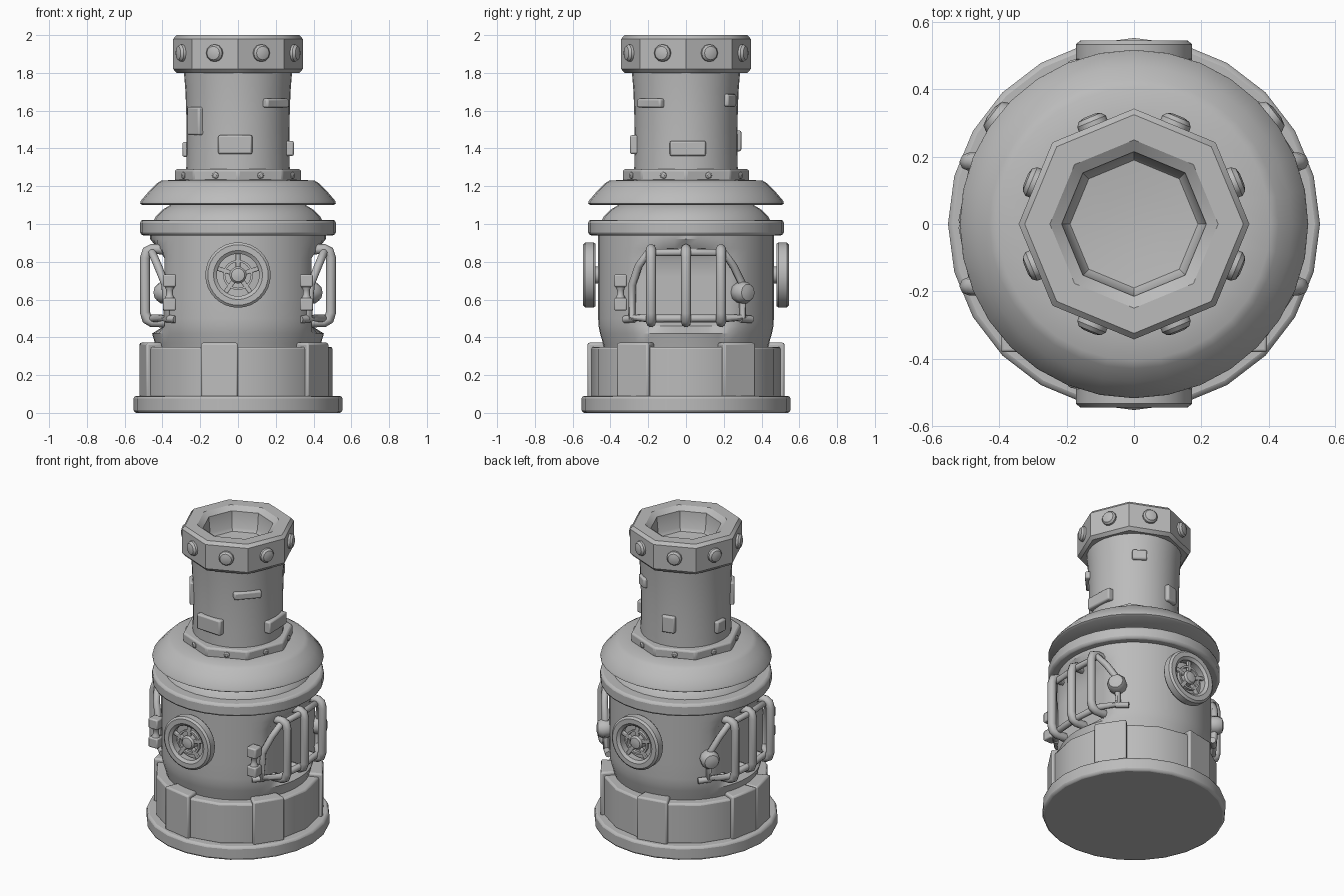
import bpy, bmesh, math
from mathutils import Matrix, Vector

if "Cube" in bpy.data.objects:
    bpy.data.objects.remove(bpy.data.objects["Cube"])

mat = bpy.data.materials.new("plain_grey")
mat.diffuse_color = (0.5, 0.5, 0.5, 1)
mat.use_nodes = True
mat.node_tree.nodes["Principled BSDF"].inputs["Base Color"].default_value = mat.diffuse_color
R = math.radians


def finish(obj, bevel=0, segs=2, angle=35):
    """Material, optional bevel, smooth shading with sharp edges."""
    obj.data.materials.clear()
    obj.data.materials.append(mat)
    if bevel:
        m = obj.modifiers.new("bevel", 'BEVEL')
        m.width, m.segments, m.limit_method = bevel, segs, 'ANGLE'
        m.angle_limit = R(40)
    bpy.ops.object.select_all(action='DESELECT')
    obj.select_set(True)
    bpy.context.view_layer.objects.active = obj
    bpy.ops.object.shade_smooth_by_angle(angle=R(angle))
    return obj


def mesh_obj(name, bm, bevel=0, segs=2, matrix=None):
    bmesh.ops.remove_doubles(bm, verts=bm.verts, dist=1e-5)
    bmesh.ops.recalc_face_normals(bm, faces=bm.faces)
    if matrix:
        bmesh.ops.transform(bm, matrix=matrix, verts=bm.verts)
    me = bpy.data.meshes.new(name)
    bm.to_mesh(me)
    bm.free()
    obj = bpy.data.objects.new(name, me)
    bpy.context.collection.objects.link(obj)
    return finish(obj, bevel, segs)


def lathe(name, profile, n=32, bevel=0, closed=False, matrix=None, shape=None):
    """Revolve (radius, z) points around z."""
    bm = bmesh.new()
    rings = [[bm.verts.new((r * math.cos(2 * math.pi * i / n), r * math.sin(2 * math.pi * i / n), z))
              for i in range(n)] for r, z in profile]
    pairs = list(zip(rings, rings[1:]))
    if closed:
        pairs.append((rings[-1], rings[0]))
    for a, b in pairs:
        for i in range(n):
            bm.faces.new((a[i], a[(i + 1) % n], b[(i + 1) % n], b[i]))
    if not closed:
        bm.faces.new(rings[0])
        bm.faces.new(rings[-1])
    if shape:
        for v in bm.verts:
            shape(v)
    return mesh_obj(name, bm, bevel, 2, matrix)


def outward(angle, radius, z):
    """Frame whose local z points outward, local x along the tangent, local y up."""
    a = R(angle)
    o = Vector((math.cos(a), math.sin(a), 0))
    t = Vector((-math.sin(a), math.cos(a), 0))
    m = Matrix((t, Vector((0, 0, 1)), o)).transposed().to_4x4()
    return Matrix.Translation(o * radius + Vector((0, 0, z))) @ m


def box(name, size, matrix, bevel):
    bm = bmesh.new()
    bmesh.ops.create_cube(bm, size=1)
    bmesh.ops.scale(bm, vec=size, verts=bm.verts)
    return mesh_obj(name, bm, bevel, 2, matrix)


def tube(name, pts, radius, cyclic=False):
    cu = bpy.data.curves.new(name, 'CURVE')
    cu.dimensions = '3D'
    cu.bevel_depth, cu.bevel_resolution, cu.use_fill_caps = radius, 2, True
    sp = cu.splines.new('POLY')
    sp.points.add(len(pts) - 1)
    for p, c in zip(sp.points, pts):
        p.co = (*c, 1)
    sp.use_cyclic_u = cyclic
    obj = bpy.data.objects.new(name, cu)
    bpy.context.collection.objects.link(obj)
    bpy.ops.object.select_all(action='DESELECT')
    obj.select_set(True)
    bpy.context.view_layer.objects.active = obj
    bpy.ops.object.convert(target='MESH')
    return finish(bpy.context.object, angle=50)


# Base disc and lower ring
lathe("base_disc", [(0.553, 0), (0.553, 0.09)], 24, 0.015)
lathe("lower_ring", [(0.5, 0.08), (0.5, 0.35)], 16, 0.012)

# Raised panels: every third of sixteen ring segments
for k in range(0, 16, 3):
    bm = bmesh.new()
    a0, a1 = R(-180 + 22.5 * k), R(-157.5 + 22.5 * k)
    plan = [(0.43, a0), (0.524, a0), (0.524, a1), (0.43, a1)]
    f = bm.faces.new([bm.verts.new((r * math.cos(a), r * math.sin(a), 0.08)) for r, a in plan])
    ext = bmesh.ops.extrude_face_region(bm, geom=[f])
    bmesh.ops.translate(bm, vec=(0, 0, 0.292),
                        verts=[v for v in ext["geom"] if isinstance(v, bmesh.types.BMVert)])
    mesh_obj("ring_panel", bm, 0.012)


# Boiler body with flattened recesses on both sides
def flatten_sides(v):
    z = v.co.z
    if 0.46 < z < 0.92:
        lim = 0.39 + 0.07 * max(0, (z - 0.82) / 0.1)
        v.co.x = max(-lim, min(lim, v.co.x))


lathe("boiler_body", [(0.43, 0.33), (0.44, 0.37), (0.455, 0.42), (0.463, 0.46), (0.465, 0.5), (0.465, 0.6),
                      (0.465, 0.72), (0.465, 0.82), (0.465, 0.87), (0.465, 0.92), (0.465, 0.96)],
      48, shape=flatten_sides)
lathe("collar", [(0.518, 0.94), (0.518, 1.022)], 32, 0.016)
lathe("dome", [(0.45, 1.01), (0.435, 1.04), (0.40, 1.075), (0.35, 1.105), (0.25, 1.13)])
lathe("skirt", [(0.3, 1.10), (0.505, 1.10), (0.518, 1.108), (0.515, 1.122), (0.47, 1.175), (0.43, 1.215),
                (0.405, 1.23), (0.3, 1.235)])

# Neck, flange and crown
lathe("neck_flange", [(0.336, 1.225), (0.336, 1.29)], 8, 0.012)
lathe("neck", [(0.275, 1.25), (0.272, 1.4), (0.273, 1.55), (0.278, 1.7), (0.287, 1.81)])
lathe("crown", [(0.24, 1.80), (0.325, 1.80), (0.343, 1.82), (0.343, 1.98), (0.325, 2.0), (0.25, 2.0),
                (0.215, 1.975), (0.205, 1.87), (0.19, 1.85), (0.1, 1.84)], 8)
for i in range(8):
    a = 22.5 + 45 * i
    lathe("crown_bolt", [(0.046, -0.01), (0.046, 0.015), (0.036, 0.028), (0.018, 0.033)], 12,
          matrix=outward(a, 0.315, 1.905))
    lathe("flange_bolt", [(0.018, -0.01), (0.018, 0.008), (0.01, 0.014)], 8,
          matrix=outward(a, 0.308, 1.257))

# Bricks on the neck: angle, z, width, height
for a, z, w, h in [(-93, 1.42, 0.18, 0.10), (-43, 1.64, 0.17, 0.048), (-145, 1.545, 0.11, 0.15),
                   (2, 1.40, 0.19, 0.08), (57, 1.655, 0.09, 0.065), (103, 1.44, 0.085, 0.11),
                   (173, 1.395, 0.08, 0.08)]:
    box("neck_brick", (w, h, 0.05), outward(a, 0.268, z), 0.01)

# Valve wheels on front and back
for a in (-90, 90):
    m = outward(a, 0.512, 0.73)
    lathe("wheel_rim", [(0.115, -0.028), (0.125, -0.033), (0.165, -0.033), (0.173, -0.022), (0.173, 0.022),
                        (0.160, 0.033), (0.130, 0.033), (0.112, 0.02)], 32, closed=True, matrix=m)
    lathe("wheel_inner_ring", [(0.068, -0.01), (0.08, -0.01), (0.08, 0.01), (0.068, 0.01)], 24,
          closed=True, matrix=m)
    lathe("wheel_hub", [(0.045, -0.07), (0.045, 0.012), (0.035, 0.024), (0.015, 0.028)], 16, matrix=m)
    for i in range(5):
        box("wheel_spoke", (0.1, 0.024, 0.02),
            m @ Matrix.Rotation(R(90 + 72 * i), 4, 'Z') @ Matrix.Translation((0.075, 0, 0)), 0.004)

# Side cages, mirrored left and right
for s in (1, -1):
    def pts(*p):
        return [(s * x, y, z) for x, y, z in p]

    tube("cage_rail", pts((0.455, -0.2, 0.85), (0.465, 0, 0.85), (0.455, 0.2, 0.85), (0.425, 0.25, 0.78),
                          (0.385, 0.3, 0.68), (0.375, 0.3, 0.505), (0.45, 0.2, 0.5), (0.465, 0, 0.5),
                          (0.45, -0.2, 0.5), (0.375, -0.285, 0.505), (0.385, -0.285, 0.68),
                          (0.425, -0.25, 0.78)), 0.021, True)
    for y in (-0.3, 0.32):
        tube("cage_foot", pts((0.385, y * 0.9, 0.5), (0.33, y * 1.08, 0.495)), 0.02)
    for y in (-0.185, 0, 0.185):
        tube("cage_strap", pts((0.385, y, 0.865), (0.455, y, 0.868), (0.482, y, 0.855), (0.492, y, 0.82),
                               (0.492, y, 0.53), (0.482, y, 0.495), (0.455, y, 0.48), (0.385, y, 0.48)), 0.027)
    # Paired blocks with a link at the front end
    for z in (0.575, 0.7):
        box("valve_block", (0.068, 0.068, 0.066), Matrix.Translation((s * 0.362, -0.347, z)), 0.008)
    lathe("valve_link", [(0.03, 0.6), (0.018, 0.625), (0.018, 0.65), (0.03, 0.675)], 12,
          matrix=Matrix.Translation((s * 0.362, -0.347, 0)))
    # Knob at the back end
    lathe("cage_knob", [(0.03, -0.06), (0.055, -0.03), (0.06, 0.02), (0.045, 0.048), (0.02, 0.055)], 10,
          matrix=outward(38 if s > 0 else 142, 0.485, 0.637))
